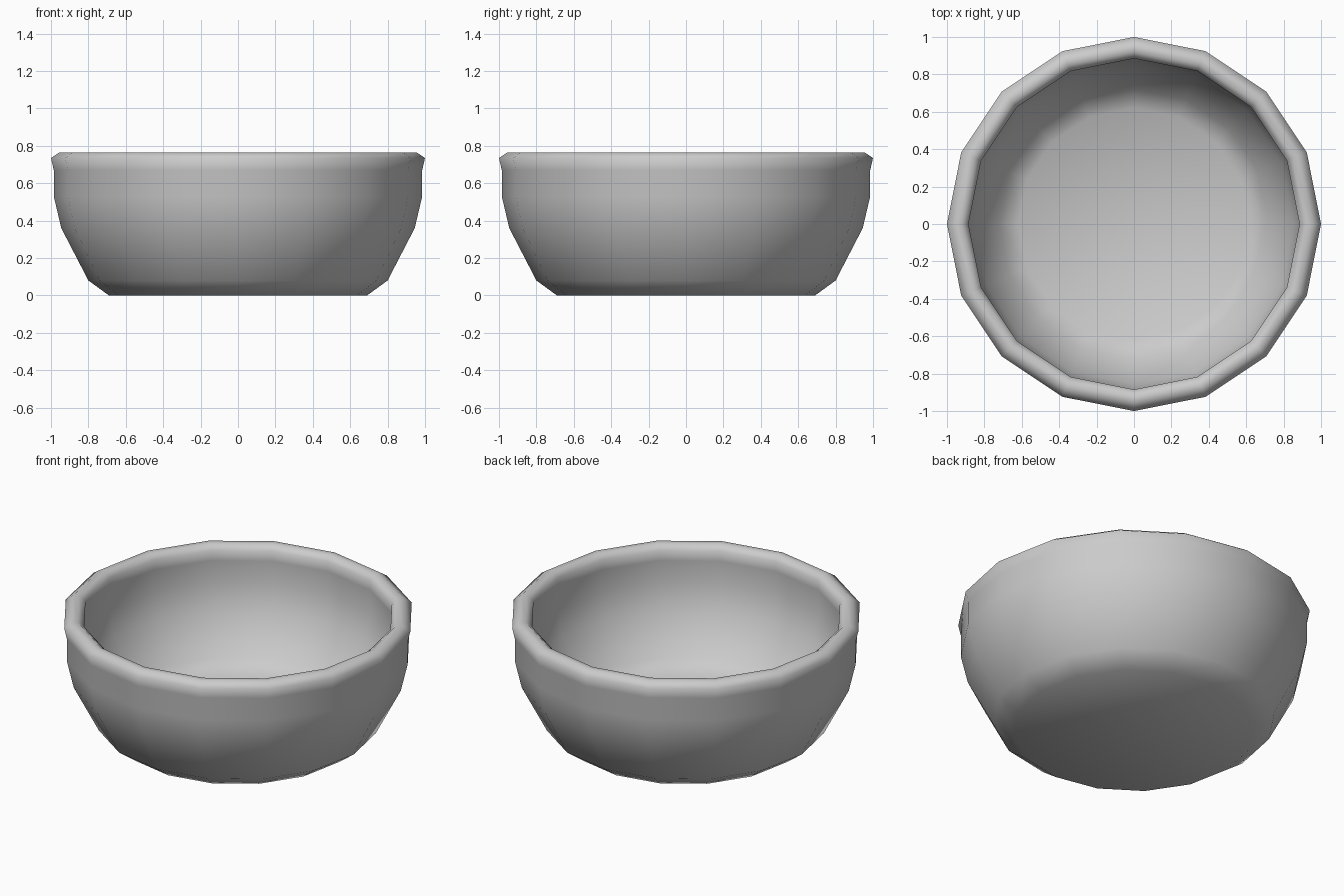
import bpy, bmesh, math

if "Cube" in bpy.data.objects:
    bpy.data.objects.remove(bpy.data.objects["Cube"])

SIDES = 16

# (radius, height) from outer base, over the rim, down to the inner floor
profile = [
    (0.69, 0.0), (0.80, 0.08), (0.945, 0.36), (0.985, 0.53), (0.985, 0.67),
    (1.0, 0.735), (0.955, 0.765), (0.92, 0.765), (0.885, 0.735),
    (0.89, 0.67), (0.89, 0.53), (0.855, 0.38), (0.72, 0.14), (0.62, 0.08),
]

bm = bmesh.new()
rings = []
for r, z in profile:
    rings.append([bm.verts.new((r * math.cos(2 * math.pi * i / SIDES),
                                r * math.sin(2 * math.pi * i / SIDES), z))
                  for i in range(SIDES)])

# Wall and rim
for a, b in zip(rings, rings[1:]):
    for i in range(SIDES):
        j = (i + 1) % SIDES
        bm.faces.new((a[i], a[j], b[j], b[i]))

# Underside and inner floor
bm.faces.new(rings[0][::-1])
bm.faces.new(rings[-1])
bmesh.ops.recalc_face_normals(bm, faces=bm.faces)
for f in bm.faces:
    f.smooth = True

mesh = bpy.data.meshes.new("bowl")
bm.to_mesh(mesh)
bm.free()
bowl = bpy.data.objects.new("bowl", mesh)
bpy.context.collection.objects.link(bowl)
